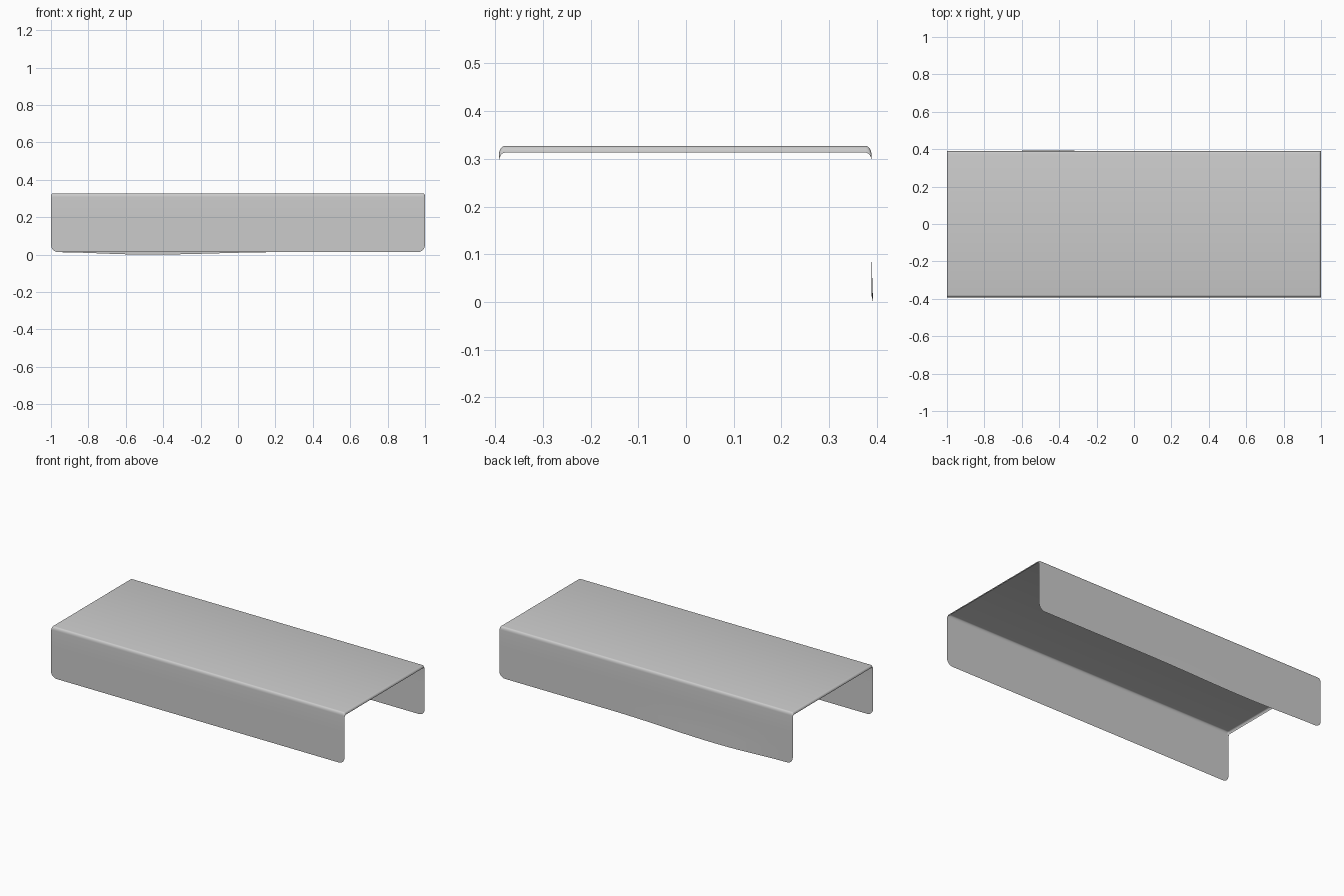
import bpy, bmesh, math

if "Cube" in bpy.data.objects:
    bpy.data.objects.remove(bpy.data.objects["Cube"])

TOP, BOTTOM, CORNER, LIP = 0.327, 0.013, 0.04, 0.014
BEND_Y, BEND_Z = 0.012, 0.02


def end_drop(x, radius, depth):
    """Elliptical rounding near both ends of the length."""
    t = max(0.0, (abs(x) - 1 + radius) / radius)
    return depth * (1 - math.sqrt(max(0.0, 1 - t * t)))


def grip(x):
    """Soft bulge on the lower back edge."""
    t = (x + 0.48) / (0.52 if x < -0.48 else 0.72)
    return math.cos(t * math.pi / 2) ** 2 if abs(t) < 1 else 0.0


def side(x, sign):
    """Points from the top edge of the bend to the bottom of one flange."""
    y = 0.392 if sign < 0 else 0.389
    top = TOP - end_drop(x, 0.012, LIP)
    bump = grip(x) if sign > 0 else 0.0
    low = BOTTOM + end_drop(x, CORNER, CORNER) - 0.013 * bump
    pts = []
    for i in range(7):
        a = i / 6 * math.pi / 2
        pts.append((x, sign * (y - BEND_Y + BEND_Y * math.sin(a)),
                    top - BEND_Z + BEND_Z * math.cos(a)))
    start = top - BEND_Z
    for f in (0.35, 0.7, 0.8, 0.9, 1.0):
        z = start + (low - start) * f
        out = 0.003 * bump * max(0.0, (f - 0.7) / 0.3)
        pts.append((x, sign * (y + out), z))
    return pts


# stations along the length, denser in the rounded ends
ends = [1 - CORNER + CORNER * math.sin(i / 8 * math.pi / 2) for i in range(9)]
ends += [1 - 0.012 + 0.012 * math.sin(i / 5 * math.pi / 2) for i in range(5)]
ends = sorted(set(ends))
middle = [-0.9 + 1.8 * i / 30 for i in range(31)]
stations = [-e for e in reversed(ends)] + middle + ends

# folded sheet: front flange, top, back flange
bm = bmesh.new()
rows = [[bm.verts.new(p) for p in list(reversed(side(x, -1))) + side(x, 1)]
        for x in stations]
for a, b in zip(rows, rows[1:]):
    for j in range(len(a) - 1):
        bm.faces.new((a[j], b[j], b[j + 1], a[j + 1]))
bm.normal_update()
mesh = bpy.data.meshes.new("folded_cover")
bm.to_mesh(mesh)
bm.free()
cover = bpy.data.objects.new("folded_cover", mesh)
bpy.context.collection.objects.link(cover)
bpy.context.view_layer.objects.active = cover
cover.select_set(True)
bpy.ops.object.shade_smooth_by_angle(angle=math.radians(40))
